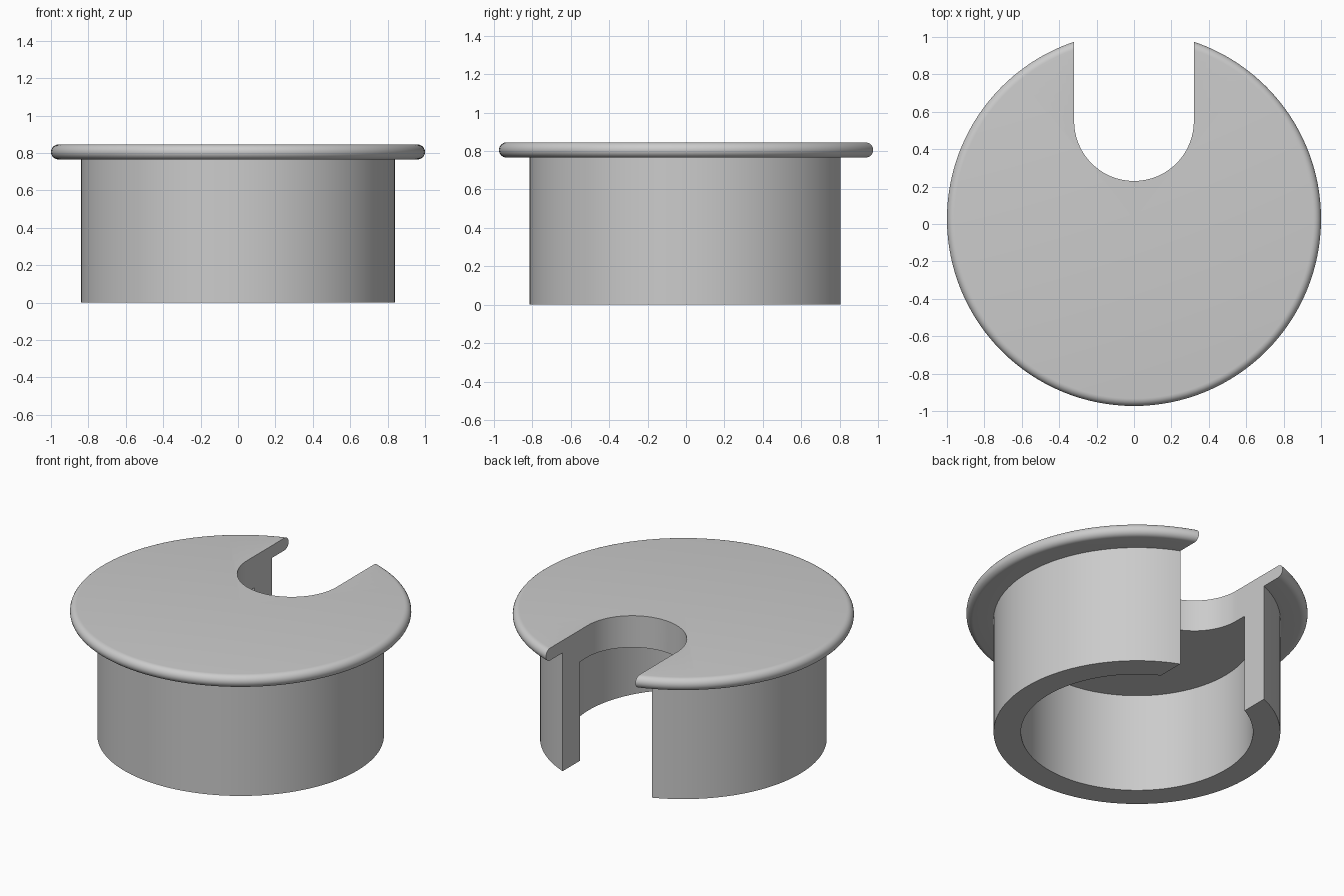
import bpy
import bmesh
from math import pi, sin, cos
from mathutils import Vector, Matrix

default = bpy.data.objects.get("Cube")
if default:
    bpy.data.objects.remove(default, do_unlink=True)

CENTRE_Y = 0.027        # axis of the round body
TUBE_OUT, TUBE_IN = 0.84, 0.68
LID_LOW, LID_TOP, CEILING = 0.765, 0.845, 0.64
SLOT_R, SLOT_Y = 0.32, 0.55

grey = bpy.data.materials.new("plain_grey")
grey.use_nodes = True
colour = (0.6, 0.6, 0.6, 1)
grey.diffuse_color = colour
grey.node_tree.nodes["Principled BSDF"].inputs["Base Color"].default_value = colour


def make_object(name, bm):
    bmesh.ops.recalc_face_normals(bm, faces=bm.faces)
    mesh = bpy.data.meshes.new(name)
    bm.to_mesh(mesh)
    bm.free()
    mesh.materials.append(grey)
    obj = bpy.data.objects.new(name, mesh)
    bpy.context.collection.objects.link(obj)
    return obj


def lathe(name, profile, steps=128):
    bm = bmesh.new()
    verts = [bm.verts.new((r, 0, z)) for r, z in profile]
    edges = [bm.edges.new(pair) for pair in zip(verts, verts[1:])]
    bmesh.ops.spin(bm, geom=verts + edges, cent=(0, 0, 0), axis=(0, 0, 1),
                   angle=2 * pi, steps=steps)
    bmesh.ops.remove_doubles(bm, verts=bm.verts, dist=1e-5)
    bmesh.ops.translate(bm, verts=bm.verts, vec=(0, CENTRE_Y, 0))
    return make_object(name, bm)


# Lid with rounded rim, thick plate and hollow tube in one turned profile
rim_r = (LID_TOP - LID_LOW) / 2
rim = [(1 - rim_r + rim_r * cos(a), LID_LOW + rim_r + rim_r * sin(a))
       for a in [-pi / 2 + pi * i / 12 for i in range(13)]]
profile = [(0, CEILING), (TUBE_IN, CEILING), (TUBE_IN, 0), (TUBE_OUT, 0),
           (TUBE_OUT, LID_LOW)] + rim + [(0, LID_TOP)]
grommet = lathe("cable_grommet", profile)

# Cable slot: round inside, open at the back
bm = bmesh.new()
arc = [pi + pi * i / 48 for i in range(49)]
outline = [(SLOT_R * cos(a), SLOT_Y + SLOT_R * sin(a)) for a in arc]
outline += [(SLOT_R, 1.5), (-SLOT_R, 1.5)]
base = bm.faces.new([bm.verts.new((x, y, -0.5)) for x, y in outline])
top = bmesh.ops.extrude_face_region(bm, geom=[base])
bmesh.ops.translate(bm, vec=(0, 0, 2),
                    verts=[v for v in top["geom"] if isinstance(v, bmesh.types.BMVert)])
cutter = make_object("slot_cutter", bm)
cutter.hide_render = True

cut = grommet.modifiers.new("cable_slot", "BOOLEAN")
cut.operation = "DIFFERENCE"
cut.solver = "EXACT"
cut.object = cutter

bpy.ops.object.select_all(action="DESELECT")
grommet.select_set(True)
bpy.context.view_layer.objects.active = grommet
bpy.ops.object.modifier_apply(modifier=cut.name)
bpy.data.objects.remove(cutter, do_unlink=True)
bpy.ops.object.shade_smooth_by_angle(angle=pi / 6)
